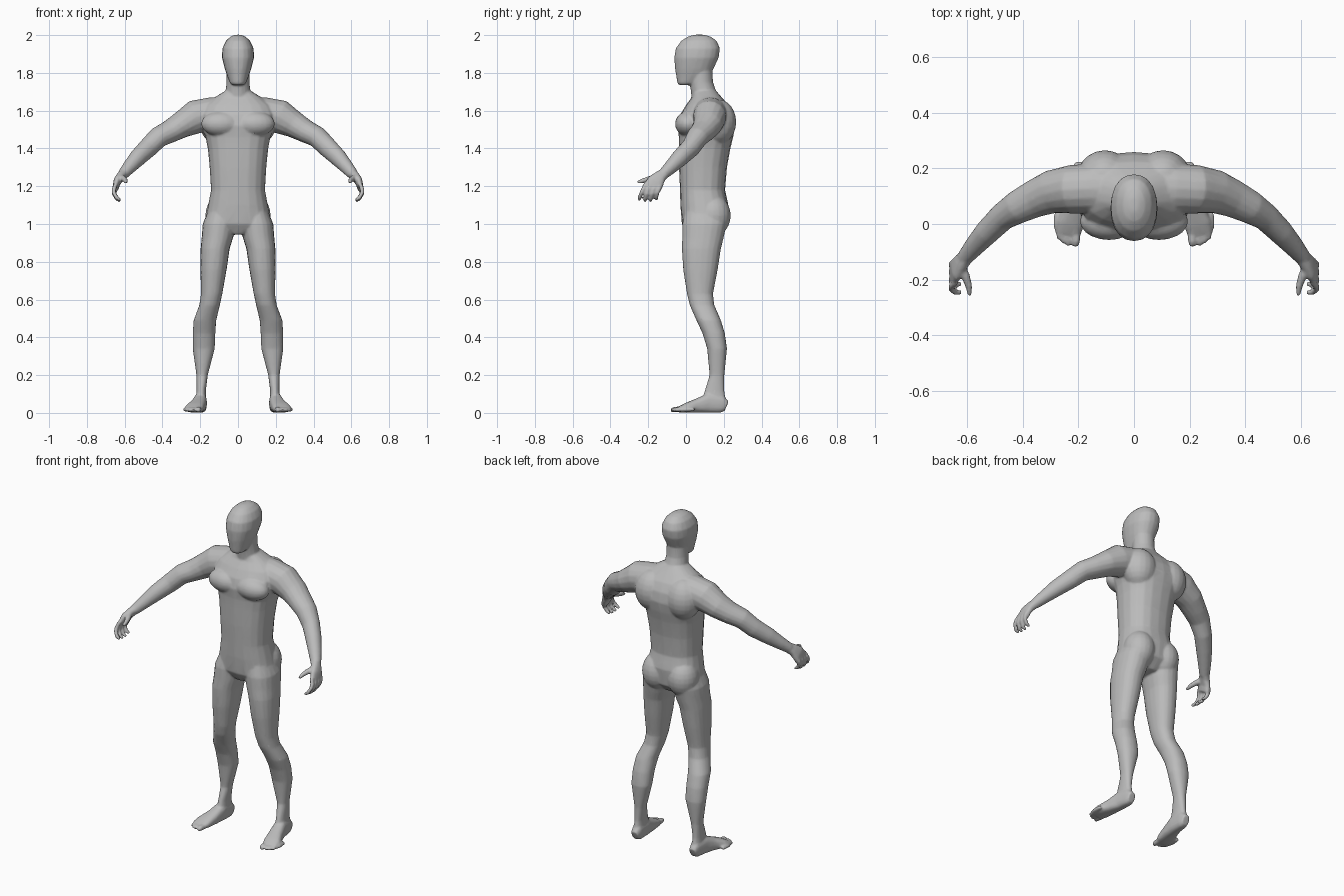
import bpy, bmesh, math
from mathutils import Vector, Matrix

skin = bpy.data.materials.new("clay_grey")
skin.diffuse_color = (0.5, 0.5, 0.5, 1)
bm = bmesh.new()


def skin_rings(rings):
    """Bridge equal rings of points and cap both ends."""
    loops = [[bm.verts.new(p) for p in r] for r in rings]
    n = len(loops[0])
    for a, b in zip(loops, loops[1:]):
        for i in range(n):
            j = (i + 1) % n
            bm.faces.new((a[i], a[j], b[j], b[i]))
    bm.faces.new(loops[0][::-1])
    bm.faces.new(loops[-1])


def oval(c, u, v, power=2.0, n=20):
    """Superellipse ring around c with half axes u and v."""
    pts = []
    for i in range(n):
        a = 2 * math.pi * i / n
        k, s = math.cos(a), math.sin(a)
        pts.append(c + u * math.copysign(abs(k) ** (2 / power), k)
                   + v * math.copysign(abs(s) ** (2 / power), s))
    return pts


def stack(rows, power=2.0):
    """Level rings: z, x min, x max, y min, y max."""
    skin_rings([oval(Vector(((x0 + x1) / 2, (y0 + y1) / 2, z)),
                     Vector(((x1 - x0) / 2, 0, 0)), Vector((0, (y1 - y0) / 2, 0)), power)
                for z, x0, x1, y0, y1 in rows])


def tube(rows, hint, power=2.0, n=16):
    """Rings across a path: x, y, z, half size along hint, half size across."""
    pts = [Vector(r[:3]) for r in rows]
    rings = []
    for i, r in enumerate(rows):
        t = (pts[min(i + 1, len(pts) - 1)] - pts[max(i - 1, 0)]).normalized()
        h = Vector(hint)
        u = (h - t * h.dot(t)).normalized()
        rings.append(oval(pts[i], u * r[3], t.cross(u) * r[4], power, n))
    skin_rings(rings)


def ball(c, r):
    bmesh.ops.create_uvsphere(bm, u_segments=20, v_segments=12, radius=1,
                              matrix=Matrix.Translation(c) @ Matrix.Diagonal((*r, 1)))


def even(rows):
    return [(z, -w, w, y0, y1) for z, w, y0, y1 in rows]


# Torso
stack(even([(0.945, 0.05, 0.01, 0.16), (1.0, 0.175, -0.022, 0.215),
            (1.1, 0.158, -0.03, 0.225), (1.18, 0.143, -0.032, 0.207),
            (1.3, 0.15, -0.037, 0.217), (1.4, 0.16, -0.037, 0.235),
            (1.46, 0.172, -0.038, 0.25), (1.52, 0.195, -0.045, 0.26),
            (1.58, 0.205, -0.03, 0.25), (1.63, 0.18, 0.0, 0.225),
            (1.67, 0.125, 0.03, 0.19), (1.705, 0.068, 0.04, 0.16)]), 2.4)
# Neck
stack(even([(1.6, 0.075, 0.03, 0.19), (1.68, 0.068, 0.028, 0.168),
            (1.75, 0.061, 0.02, 0.143), (1.83, 0.06, 0.02, 0.14)]))
# Head
stack(even([(1.735, 0.03, -0.036, 0.03), (1.747, 0.043, -0.046, 0.06),
            (1.78, 0.056, -0.051, 0.11), (1.82, 0.07, -0.058, 0.145),
            (1.88, 0.085, -0.062, 0.173), (1.93, 0.083, -0.054, 0.18),
            (1.97, 0.064, -0.025, 0.162), (1.992, 0.04, 0.01, 0.13),
            (2.002, 0.016, 0.045, 0.095)]), 2.2)

# Right half limbs and muscles, mirrored afterwards
mid = set(bm.verts)
# Chest, buttock and shoulder blade masses
ball((0.09, 0.01, 1.53), (0.105, 0.068, 0.066))
ball((0.085, 0.145, 1.045), (0.088, 0.092, 0.11))
ball((0.105, 0.17, 1.54), (0.10, 0.096, 0.12))
# Leg
stack([(1.09, 0.02, 0.15, 0.0, 0.2), (1.0, 0.012, 0.187, -0.02, 0.215),
       (0.93, 0.025, 0.192, -0.02, 0.2), (0.87, 0.044, 0.198, -0.022, 0.185),
       (0.76, 0.06, 0.199, -0.015, 0.168), (0.63, 0.083, 0.196, 0.005, 0.143),
       (0.57, 0.096, 0.205, 0.02, 0.15), (0.49, 0.115, 0.235, 0.055, 0.185),
       (0.42, 0.12, 0.24, 0.088, 0.206), (0.34, 0.123, 0.24, 0.112, 0.217),
       (0.2, 0.16, 0.22, 0.125, 0.203), (0.12, 0.17, 0.22, 0.1, 0.203),
       (0.05, 0.168, 0.224, 0.08, 0.213)], 2.2)
# Foot
tube([(0.195, 0.215, 0.035, 0.022, 0.028), (0.195, 0.19, 0.046, 0.03, 0.046),
      (0.2, 0.12, 0.052, 0.036, 0.052), (0.212, 0.06, 0.038, 0.042, 0.038),
      (0.23, 0.0, 0.026, 0.05, 0.026), (0.238, -0.035, 0.018, 0.044, 0.016)],
     (1, 0, 0), 2.6)
# Toes
for x, y, r in ((0.21, -0.082, 0.016), (0.238, -0.078, 0.012), (0.255, -0.07, 0.012),
                (0.27, -0.055, 0.012), (0.28, -0.025, 0.011)):
    tube([(x - 0.004, y + 0.07, 0.018, r, r), (x, y + 0.02, 0.018, r, r),
          (x, y, 0.014, r * 0.6, r * 0.6)], (1, 0, 0), n=10)
# Arm, from collar to wrist
tube([(0.05, 0.13, 1.595, 0.08, 0.08), (0.14, 0.128, 1.588, 0.083, 0.09),
      (0.225, 0.125, 1.567, 0.09, 0.088), (0.30, 0.115, 1.525, 0.071, 0.078),
      (0.36, 0.09, 1.49, 0.061, 0.068), (0.42, 0.06, 1.46, 0.056, 0.06),
      (0.475, 0.025, 1.405, 0.053, 0.05), (0.53, -0.03, 1.352, 0.047, 0.045),
      (0.575, -0.08, 1.302, 0.037, 0.037), (0.61, -0.122, 1.262, 0.029, 0.029)],
     (0, 0, 1))
# Palm
tube([(0.60, -0.11, 1.272, 0.027, 0.026), (0.622, -0.138, 1.25, 0.034, 0.024),
      (0.64, -0.16, 1.225, 0.046, 0.02), (0.648, -0.178, 1.192, 0.048, 0.016)],
     (0, -1, 0.3), 2.4)
# Fingers
for i in range(4):
    y, drop = -0.217 + 0.027 * i, (0.006, 0.0, 0.0, 0.008)[i]
    tip = y - 0.03 + 0.003 * i
    tube([(0.645, y + 0.004, 1.215, 0.011, 0.011), (0.657, y - 0.008, 1.185, 0.012, 0.012),
          (0.657, (y + tip) / 2 - 0.005, 1.158 + drop, 0.011, 0.011),
          (0.642, tip, 1.133 + drop, 0.011, 0.011),
          (0.622, tip, 1.12 + drop, 0.008, 0.008)], (0, 1, 0), n=10)
# Thumb
tube([(0.625, -0.15, 1.248, 0.019, 0.018), (0.606, -0.19, 1.24, 0.016, 0.016),
      (0.595, -0.225, 1.23, 0.013, 0.013), (0.592, -0.258, 1.22, 0.008, 0.008)],
     (0, 0, 1), n=10)

# Mirror the limbs to the other side
half = [f for f in bm.faces if f.verts[0] not in mid]
geom = half + list({e for f in half for e in f.edges}) + list({v for f in half for v in f.verts})
copy = bmesh.ops.duplicate(bm, geom=geom)["geom"]
for v in copy:
    if isinstance(v, bmesh.types.BMVert):
        v.co.x *= -1
bmesh.ops.recalc_face_normals(bm, faces=bm.faces)

mesh = bpy.data.meshes.new("body")
bm.to_mesh(mesh)
bm.free()
mesh.materials.append(skin)
body = bpy.data.objects.new("body", mesh)
bpy.context.collection.objects.link(body)

# Fuse the parts into one continuous skin
fuse = body.modifiers.new("fuse", 'REMESH')
fuse.mode = 'VOXEL'
fuse.voxel_size = 0.006
fuse.use_smooth_shade = True
soften = body.modifiers.new("soften", 'SMOOTH')
soften.factor = 0.5
soften.iterations = 5
thin = body.modifiers.new("thin", 'DECIMATE')
thin.ratio = 0.25
